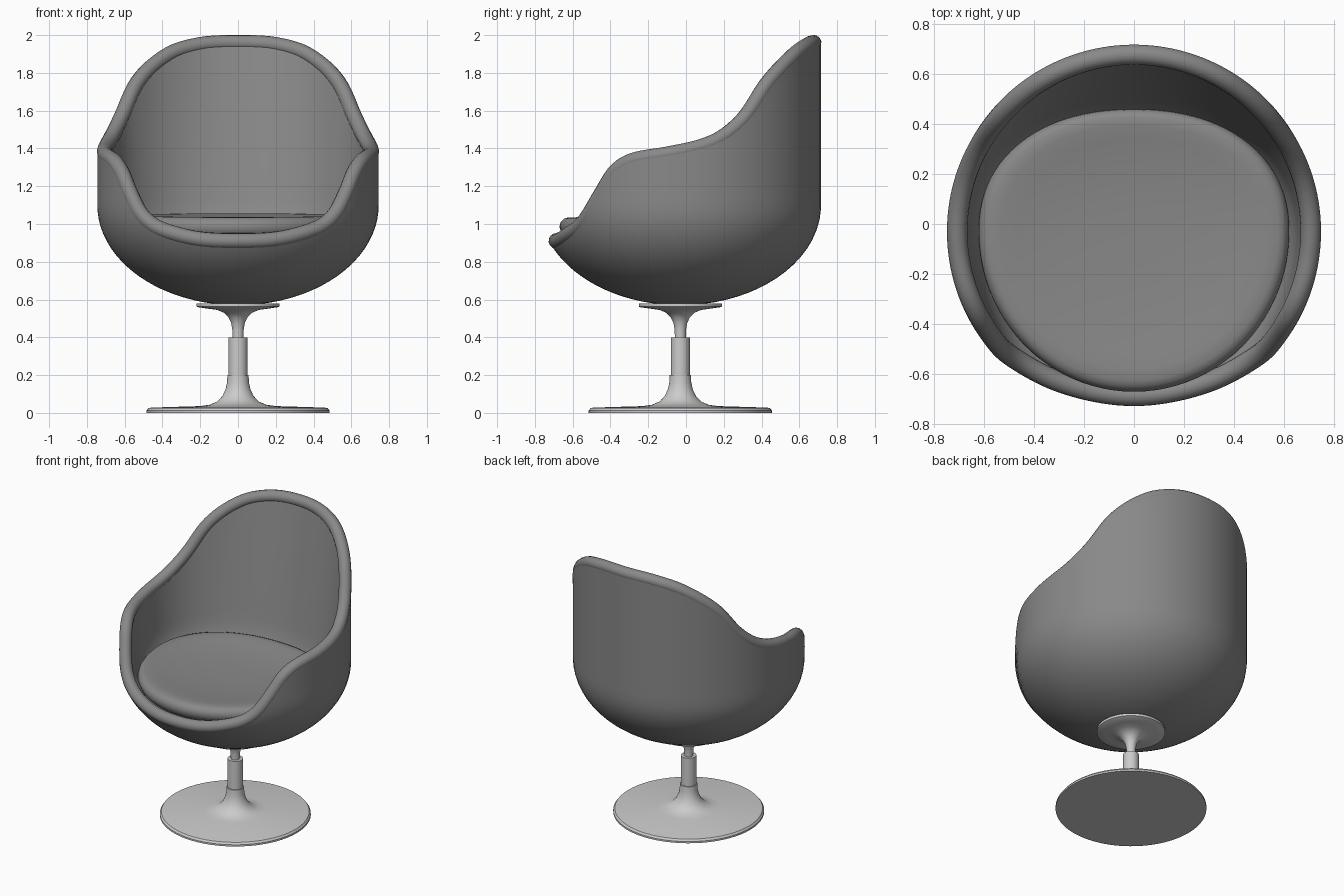
import bpy, bmesh, math

if "Cube" in bpy.data.objects:
    bpy.data.objects.remove(bpy.data.objects["Cube"])

CY = -0.03            # y of the swivel axis
R, ZB, ZT = 0.745, 0.57, 1.10   # shell radius, bowl bottom, bowl top
N = 96

fabric = bpy.data.materials.new("dark_grey")
fabric.diffuse_color = (0.25, 0.25, 0.25, 1)
fabric.use_nodes = True
fabric.node_tree.nodes["Principled BSDF"].inputs["Base Color"].default_value = fabric.diffuse_color

# rim centreline seen from the side: (y, z)
RIM = [(-0.69, 0.91), (-0.62, 0.945), (-0.54, 1.01), (-0.445, 1.165), (-0.375, 1.275),
       (-0.285, 1.335), (-0.1, 1.37), (0.08, 1.41), (0.2, 1.465), (0.315, 1.57),
       (0.43, 1.745), (0.57, 1.895), (0.64, 1.945), (0.68, 1.96)]


def rim_z(y):
    """Smooth interpolation of the rim height."""
    if y <= RIM[0][0]:
        return RIM[0][1]
    if y >= RIM[-1][0]:
        return RIM[-1][1]
    slope = [0] + [(RIM[i + 1][1] - RIM[i - 1][1]) / (RIM[i + 1][0] - RIM[i - 1][0])
                   for i in range(1, len(RIM) - 1)] + [0]
    i = max(k for k in range(len(RIM) - 1) if RIM[k][0] <= y)
    (y0, z0), (y1, z1) = RIM[i], RIM[i + 1]
    h = y1 - y0
    t = (y - y0) / h
    return ((2*t**3 - 3*t*t + 1) * z0 + (t**3 - 2*t*t + t) * h * slope[i]
            + (3*t*t - 2*t**3) * z1 + (t**3 - t*t) * h * slope[i + 1])


def bowl_r(z):
    if z >= ZT:
        return R
    return R * math.sqrt(max(0, 1 - ((ZT - z) / (ZT - ZB)) ** 2))


def rim_height(s):
    """Rim height at the direction with the given sine."""
    lo, hi = 0.8, 2.1
    for _ in range(40):
        mid = (lo + hi) / 2
        if mid < rim_z(CY + (bowl_r(mid) - 0.04) * s):
            lo = mid
        else:
            hi = mid
    return lo


def finish(ob, angle, mat):
    bpy.ops.object.select_all(action='DESELECT')
    ob.select_set(True)
    bpy.context.view_layer.objects.active = ob
    bpy.ops.object.shade_smooth_by_angle(angle=math.radians(angle))
    if mat:
        ob.data.materials.append(mat)


def loft(name, section, n=N, angle=40, mat=None):
    """Skin around the axis; section(angle) gives a list of (radius, z)."""
    bm = bmesh.new()
    cols = []
    for k in range(n):
        a = 2 * math.pi * k / n
        cols.append([bm.verts.new((r * math.cos(a), CY + r * math.sin(a), z)) for r, z in section(a)])
    for k in range(n):
        c, d = cols[k], cols[(k + 1) % n]
        for j in range(len(c) - 1):
            bm.faces.new((c[j], d[j], d[j + 1], c[j + 1]))
    bmesh.ops.remove_doubles(bm, verts=bm.verts, dist=1e-5)
    bmesh.ops.recalc_face_normals(bm, faces=bm.faces)
    me = bpy.data.meshes.new(name)
    bm.to_mesh(me)
    bm.free()
    ob = bpy.data.objects.new(name, me)
    bpy.context.collection.objects.link(ob)
    finish(ob, angle, mat)
    return ob


# shell: outer bowl up to the rim, then the padded inside down to the floor
def shell_section(a):
    s = math.sin(a)
    h = rim_height(s)
    pts = []
    for i in range(29):
        z = ZB + (h - ZB) * (i / 28) ** 2
        pts.append((bowl_r(z), z))
    floor = min(h - 0.03, 0.97)
    pad = 0.035 + 0.15 * max(0, s) ** 2
    for i in range(13):
        t = i / 12
        z = h + (floor - h) * t
        pts.append((bowl_r(z) - 0.07 - pad * t, z))
    return pts + [(0.4, 0.86), (0, 0.84)]


loft("shell", shell_section, mat=fabric)

# rolled rim
cu = bpy.data.curves.new("rim", 'CURVE')
cu.dimensions = '3D'
cu.bevel_depth = 0.041
cu.bevel_resolution = 5
sp = cu.splines.new('POLY')
sp.points.add(2 * N - 1)
sp.use_cyclic_u = True
for k, p in enumerate(sp.points):
    a = math.pi * k / N
    z = rim_height(math.sin(a))
    r = bowl_r(z) - 0.039
    p.co = (r * math.cos(a), CY + r * math.sin(a), z, 1)
rim = bpy.data.objects.new("rim", cu)
bpy.context.collection.objects.link(rim)
bpy.ops.object.select_all(action='DESELECT')
rim.select_set(True)
bpy.context.view_layer.objects.active = rim
bpy.ops.object.convert(target='MESH')
finish(bpy.context.object, 60, fabric)

# seat cushion: rounded edge, shallow dish, flatter at the back
CUSHION = [(0, 0.9), (0.88, 0.91), (0.95, 0.93), (0.985, 0.955), (1, 0.985), (0.99, 1.01),
           (0.965, 1.027), (0.93, 1.034), (0.86, 1.034), (0.75, 1.025), (0.5, 1.01), (0.25, 1.004), (0, 1.003)]


def seat_section(a):
    c, s = abs(math.cos(a)), math.sin(a)
    p, depth = (2.2, 0.49) if s > 0 else (2.0, 0.64)
    r = ((c / 0.62) ** p + (abs(s) / depth) ** p) ** (-1 / p)
    return [(r * f, z + 0.02 * (r * f * s + 0.64)) for f, z in CUSHION]


loft("seat_cushion", seat_section, angle=60, mat=fabric)

# pedestal: base, post and mounting plate
PARTS = {
    "base": [(0, 0), (0.485, 0), (0.485, 0.012), (0.475, 0.025), (0.46, 0.028), (0.2, 0.036), (0.15, 0.043),
             (0.11, 0.06), (0.082, 0.09), (0.066, 0.125), (0.058, 0.16), (0.056, 0.2), (0, 0.2)],
    "post": [(0, 0.19), (0.05, 0.19), (0.05, 0.4), (0, 0.4)],
    "mount": [(0, 0.39), (0.029, 0.39), (0.03, 0.44), (0.036, 0.475), (0.05, 0.505), (0.075, 0.53),
              (0.11, 0.545), (0.16, 0.552), (0.215, 0.56), (0.22, 0.563), (0.22, 0.58), (0, 0.58)],
}
for name, prof in PARTS.items():
    loft(name, lambda a, prof=prof: prof, n=64, angle=35)
